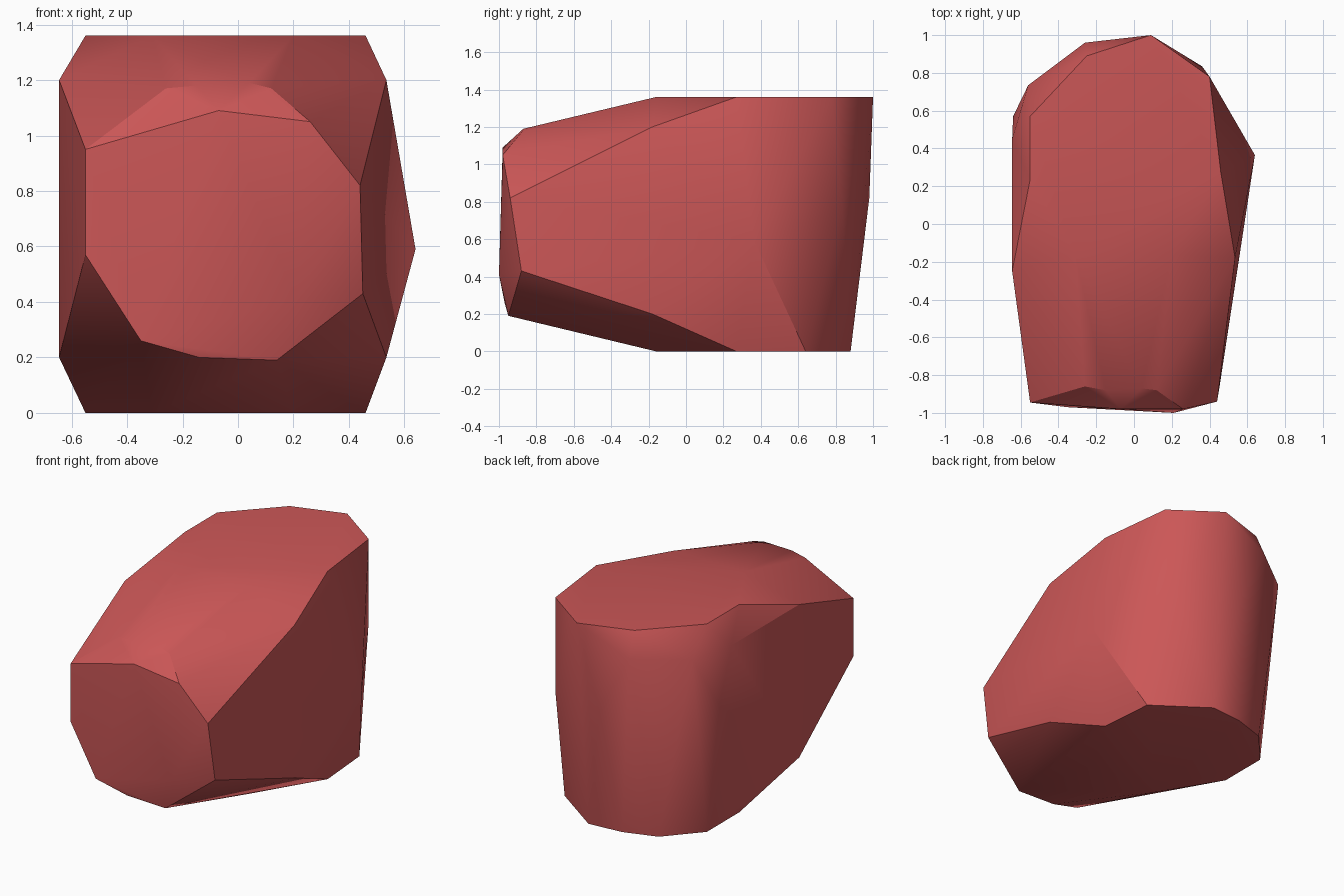
import bpy
import bmesh
import math

if "Cube" in bpy.data.objects:
    bpy.data.objects.remove(bpy.data.objects["Cube"], do_unlink=True)

# One flat reddish stone colour
red = bpy.data.materials.new("red_stone")
red.use_nodes = True
colour = (0.60, 0.095, 0.095, 1.0)
red.diffuse_color = colour
bsdf = red.node_tree.nodes["Principled BSDF"]
bsdf.inputs["Base Color"].default_value = colour
bsdf.inputs["Roughness"].default_value = 0.8

HEIGHT = 1.36
corners = []

# Outline shared by the flat top and the flat underside
for z in (0, HEIGHT):
    for x, y in [(-0.31, -0.16), (0.20, -0.16), (0.46, 0.27),
                 (-0.55, 0.57), (-0.55, 0.235)]:
        corners.append((x, y, z))

# Rear rims of the top and of the underside
corners += [(x, y, HEIGHT) for x, y in [(0.40, 0.78), (0.09, 1.0), (-0.25, 0.89)]]
corners += [(x, y, 0) for x, y in [(0.43, 0.64), (0.09, 0.88), (-0.14, 0.86), (-0.355, 0.79)]]

# Chamfer corners on both flanks
for z in (0.2, 1.2):
    corners += [(0.535, -0.18, z), (-0.645, -0.25, z)]

# Blunt front face
corners += [(-0.55, -0.945, 0.95), (-0.07, -0.98, 1.09), (0.26, -0.98, 1.05),
            (0.44, -0.94, 0.82), (0.45, -0.88, 0.43), (0.21, -1.0, 0.41),
            (0.14, -0.95, 0.19), (-0.14, -0.95, 0.20), (-0.35, -0.97, 0.26),
            (-0.55, -0.945, 0.57)]

# Brow above the front face
corners += [(-0.26, -0.86, 1.17), (-0.15, -0.88, 1.18),
            (0.04, -0.87, 1.19), (0.12, -0.88, 1.17)]

# Bulges on the flanks and the back
corners += [(0.64, 0.365, 0.59), (0.36, 0.835, 0.77), (-0.06, 0.98, 0.82),
            (-0.26, 0.96, 1.20), (-0.56, 0.735, 1.19), (-0.645, 0.45, 1.20),
            (-0.64, 0.57, 0.85)]

# Wrap the corners in a faceted shell
bm = bmesh.new()
for c in corners:
    bm.verts.new(c)
hull = bmesh.ops.convex_hull(bm, input=bm.verts[:])
loose = [v for v in bm.verts if not v.link_faces]
bmesh.ops.delete(bm, geom=loose, context="VERTS")
bmesh.ops.dissolve_limit(bm, angle_limit=math.radians(1),
                         verts=bm.verts[:], edges=bm.edges[:])
bmesh.ops.recalc_face_normals(bm, faces=bm.faces[:])

mesh = bpy.data.meshes.new("boulder")
bm.to_mesh(mesh)
bm.free()
mesh.materials.append(red)
boulder = bpy.data.objects.new("boulder", mesh)
bpy.context.collection.objects.link(boulder)

# Soft shading over shallow facets, crisp main edges
bpy.ops.object.select_all(action="DESELECT")
boulder.select_set(True)
bpy.context.view_layer.objects.active = boulder
bpy.ops.object.shade_smooth_by_angle(angle=math.radians(30))
